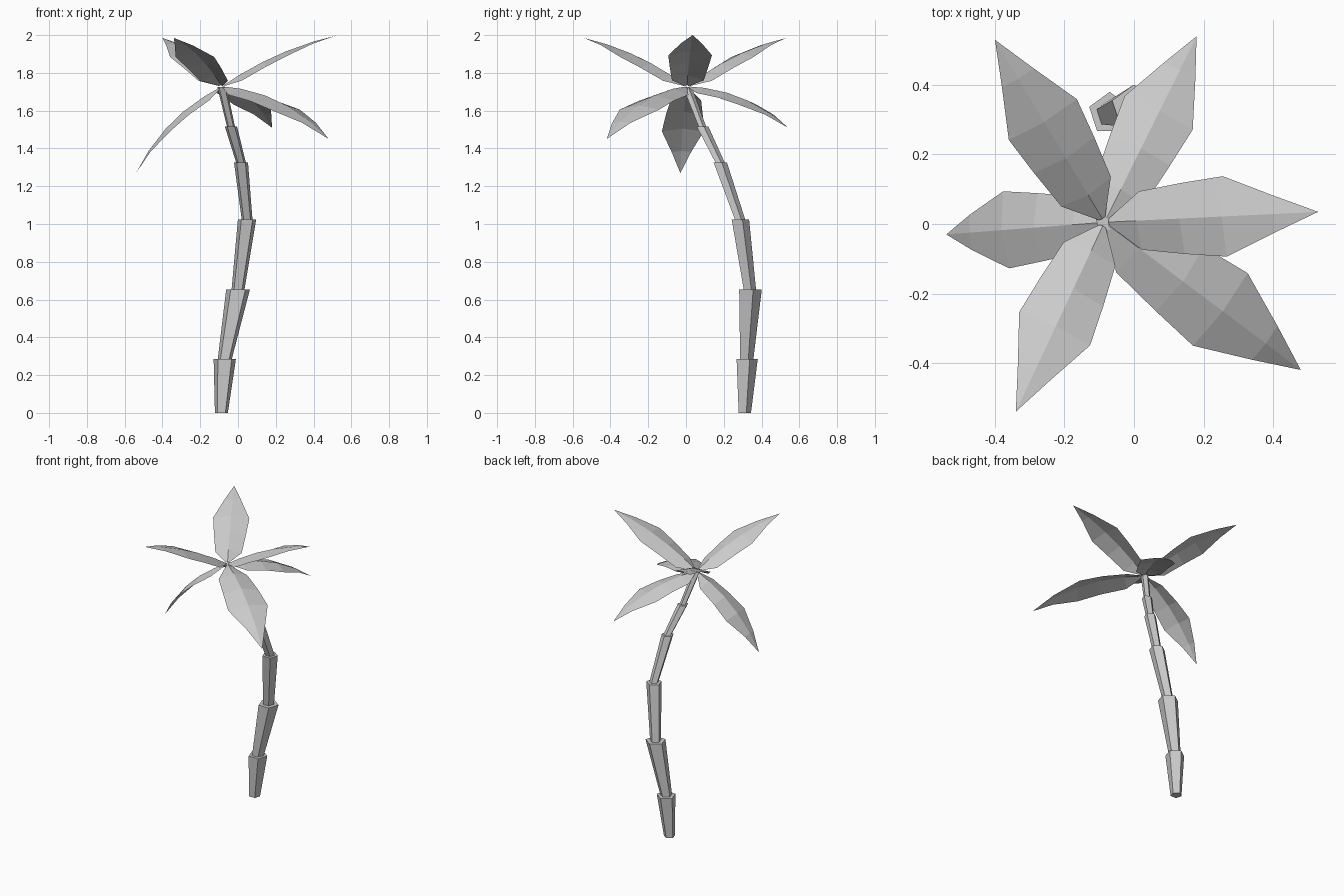
import bpy, bmesh, math
from mathutils import Vector

if "Cube" in bpy.data.objects:
    bpy.data.objects.remove(bpy.data.objects["Cube"])


def make_object(name, bm):
    mesh = bpy.data.meshes.new(name)
    bm.to_mesh(mesh)
    bm.free()
    obj = bpy.data.objects.new(name, mesh)
    bpy.context.collection.objects.link(obj)
    return obj


def pentagon(bm, centre, radius):
    return [bm.verts.new((centre[0] + radius * math.cos(math.radians(90 + 72 * i)),
                          centre[1] + radius * math.sin(math.radians(90 + 72 * i)),
                          centre[2])) for i in range(5)]


# Trunk: flared five-sided segments stacked along a bent path
path = [(-0.088, 0.308, 0), (-0.07, 0.318, 0.285), (0.0, 0.335, 0.652),
        (0.048, 0.283, 1.025), (0.016, 0.178, 1.325), (-0.037, 0.085, 1.515),
        (-0.085, 0.005, 1.725)]
radii = [(0.036, 0.062), (0.039, 0.066), (0.036, 0.051),
         (0.030, 0.039), (0.027, 0.034), (0.022, 0.026)]
for n, (low, high, (r_low, r_high)) in enumerate(zip(path, path[1:], radii)):
    bm = bmesh.new()
    a, b = pentagon(bm, low, r_low), pentagon(bm, high, r_high)
    bm.faces.new(a[::-1])
    bm.faces.new(b)
    for i in range(5):
        j = (i + 1) % 5
        bm.faces.new((a[i], a[j], b[j], b[i]))
    make_object(f"trunk_segment_{n + 1}", bm)

# Leaves: arched, roof-folded blades from crown to tip
# stations: position along blade, half width, drop of the edges below the ridge
stations = [(0.02, 0.016, 0.008), (0.16, 0.125, 0.045), (0.37, 0.152, 0.042),
            (0.57, 0.172, 0.032), (0.80, 0.080, 0.012)]
crown = Vector((-0.085, 0.005, 1.728))


def leaf(name, tip):
    chord = Vector(tip) - crown
    length = chord.length
    side = Vector((0, 0, 1)).cross(chord).normalized()
    up = chord.cross(side).normalized()
    arch = 0.05 if chord.z > 0 else 0.085
    bm = bmesh.new()
    rows = []
    for t, width, drop in stations:
        ridge = crown + chord * t + up * (4 * arch * length * t * (1 - t))
        edge = ridge - up * drop * length
        rows.append([bm.verts.new(p) for p in
                     (edge + side * width * length, ridge, edge - side * width * length)])
    for r, s in zip(rows, rows[1:]):
        for i in range(2):
            bm.faces.new((r[i], r[i + 1], s[i + 1], s[i]))
    end = bm.verts.new(tip)
    for i in range(2):
        bm.faces.new((rows[-1][i], rows[-1][i + 1], end))
    make_object(name, bm)


tips = [(0.53, 0.035, 2.0), (0.18, 0.54, 1.51), (-0.40, 0.53, 1.985),
        (-0.54, -0.03, 1.27), (-0.34, -0.54, 1.985), (0.48, -0.42, 1.45)]
for n, tip in enumerate(tips):
    leaf(f"leaf_{n + 1}", tip)
